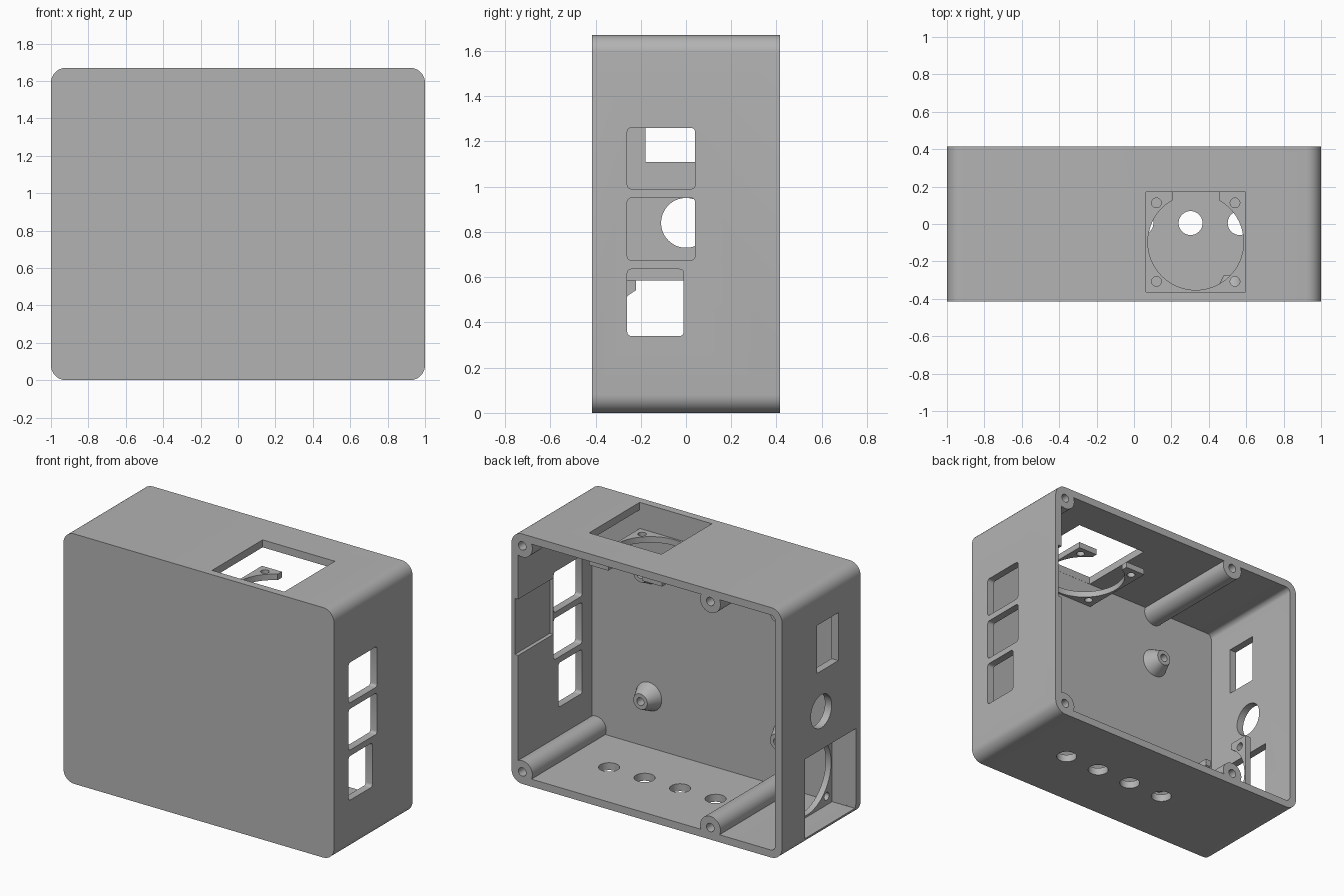
import bpy, bmesh, math
from mathutils import Matrix, Vector

old = bpy.data.objects.get("Cube")
if old:
    bpy.data.objects.remove(old, do_unlink=True)

grey = bpy.data.materials.new("plain grey")
grey.use_nodes = True
COLOUR = (0.45, 0.45, 0.45, 1)
grey.diffuse_color = COLOUR
grey.node_tree.nodes["Principled BSDF"].inputs["Base Color"].default_value = COLOUR

W, D, H, T = 1.0, 0.415, 1.67, 0.05      # half width, half depth, height, wall


def finish(name, bm):
    bmesh.ops.recalc_face_normals(bm, faces=bm.faces)
    mesh = bpy.data.meshes.new(name)
    bm.to_mesh(mesh)
    bm.free()
    mesh.materials.append(grey)
    obj = bpy.data.objects.new(name, mesh)
    bpy.context.collection.objects.link(obj)
    return obj


def box(name, lo, hi, axis=None, r=0.0, seg=8):
    """Box between two corners, with the edges along one axis rounded."""
    lo, hi = Vector(lo), Vector(hi)
    bm = bmesh.new()
    bmesh.ops.create_cube(bm, size=1)
    bmesh.ops.scale(bm, vec=hi - lo, verts=bm.verts)
    bmesh.ops.translate(bm, vec=(lo + hi) / 2, verts=bm.verts)
    if axis is not None:
        edges = [e for e in bm.edges
                 if abs(e.verts[0].co[axis] - e.verts[1].co[axis]) > 1e-5]
        bmesh.ops.bevel(bm, geom=edges, offset=r, segments=seg,
                        profile=0.5, affect='EDGES')
    return finish(name, bm)


def rod(name, start, end, r1, r2=None, seg=40):
    """Cylinder or cone between two points."""
    start, end = Vector(start), Vector(end)
    bm = bmesh.new()
    turn = (end - start).to_track_quat('Z', 'Y').to_matrix().to_4x4()
    bmesh.ops.create_cone(bm, cap_ends=True, segments=seg, radius1=r1,
                          radius2=r1 if r2 is None else r2,
                          depth=(end - start).length,
                          matrix=Matrix.Translation((start + end) / 2) @ turn)
    return finish(name, bm)


def combine(obj, tools, operation):
    """Apply a boolean for each tool and remove the tool."""
    for tool in tools:
        mod = obj.modifiers.new("cut", 'BOOLEAN')
        mod.operation, mod.solver, mod.object = operation, 'EXACT', tool
        deps = bpy.context.evaluated_depsgraph_get()
        mesh = bpy.data.meshes.new_from_object(obj.evaluated_get(deps))
        obj.modifiers.clear()
        obj.data = mesh
        bpy.data.objects.remove(tool, do_unlink=True)


def smooth(obj):
    bpy.ops.object.select_all(action='DESELECT')
    obj.select_set(True)
    bpy.context.view_layer.objects.active = obj
    bpy.ops.object.shade_smooth_by_angle(angle=math.radians(30))


# Hollow case, open at the back
case = box("case", (-W, -D, 0), (W, D, H), 1, 0.08)
combine(case, [box("cavity", (T - W, T - D, T), (W - T, D + 0.1, H - T), 1, 0.035)],
        'DIFFERENCE')

# Screw columns; the upper one beside the ports is short and tapered
columns, holes = [], []
for x in (0.92, -0.47):
    for z in (0.08, H - 0.08):
        if x > 0 and z > 1:
            columns.append(rod("column", (x, D - 0.12, z), (x, D, z), 0.075))
            columns.append(rod("column_taper", (x + 0.03, D - 0.22, z + 0.03),
                               (x, D - 0.12, z), 0.03, 0.075))
        else:
            columns.append(rod("column", (x, 0.02 - D, z), (x, D, z), 0.075))
        holes.append(rod("screw_hole", (x, D - 0.11, z), (x, D + 0.05, z), 0.028))

# Conical standoffs on the inside of the front wall
for x in (0.53, -0.48):
    for z in (0.39, 1.24):
        columns.append(rod("standoff", (x, 0.04 - D, z), (x, -0.275, z), 0.1, 0.052))
        holes.append(rod("standoff_hole", (x, -0.355, z), (x, -0.2, z), 0.026))
combine(case, columns, 'UNION')

# Three ports and the shallow inner recess on the left wall
for y, low, high in ((0.04, 0.99, 1.26), (0.04, 0.675, 0.95), (-0.01, 0.34, 0.635)):
    holes.append(box("port", (0.9, -0.26, low), (1.1, y, high), 0, 0.018, 4))
holes.append(box("recess", (0.9, 0.045, 0.85), (0.975, 0.5, 1.225)))

# Rectangular, round and fan openings on the right wall, fan opening on top
holes.append(box("switch_opening", (-1.1, -0.18, 1.11), (-0.9, 0.045, 1.43)))
holes.append(rod("round_opening", (-1.1, 0, 0.84), (-0.9, 0, 0.84), 0.11, seg=64))
holes.append(box("fan_opening", (-1.1, -0.364, 0.051), (-0.9, 0.17, 0.585)))
holes.append(box("fan_opening", (0.063, -0.364, 1.55), (0.597, 0.17, 1.75)))

# Row of round holes in the floor
for i in range(4):
    x = 0.565 - 0.2625 * i
    holes.append(rod("floor_hole", (x, 0.005, -0.1), (x, 0.005, 0.1), 0.064))
combine(case, holes, 'DIFFERENCE')
smooth(case)


def fan_bracket(name, matrix):
    """Square plate with a round opening, four screw holes and one open side."""
    s, t = 0.267, 0.02
    plate = box(name, (-s - 0.005, -s - 0.005, -t), (s, s, t))
    cuts = [rod("fan_hole", (0, 0, -0.1), (0, 0, 0.1), 0.256, seg=72),
            box("open_side", (-0.125, 0.08, -0.1), (0.125, 0.4, 0.1))]
    for x in (-0.21, 0.21):
        for y in (-0.21, 0.21):
            cuts.append(rod("hole", (x, y, -0.1), (x, y, 0.1), 0.026, seg=24))
    combine(plate, cuts, 'DIFFERENCE')
    plate.data.transform(matrix)
    smooth(plate)


# Fan brackets set inside the top and the right wall
fan_bracket("top_fan_bracket", Matrix.Translation((0.33, -0.097, 1.475)))
swap = Matrix(((0, 0, 1, 0), (1, 0, 0, 0), (0, 1, 0, 0), (0, 0, 0, 1)))
fan_bracket("side_fan_bracket", Matrix.Translation((-0.805, -0.097, 0.318)) @ swap)
